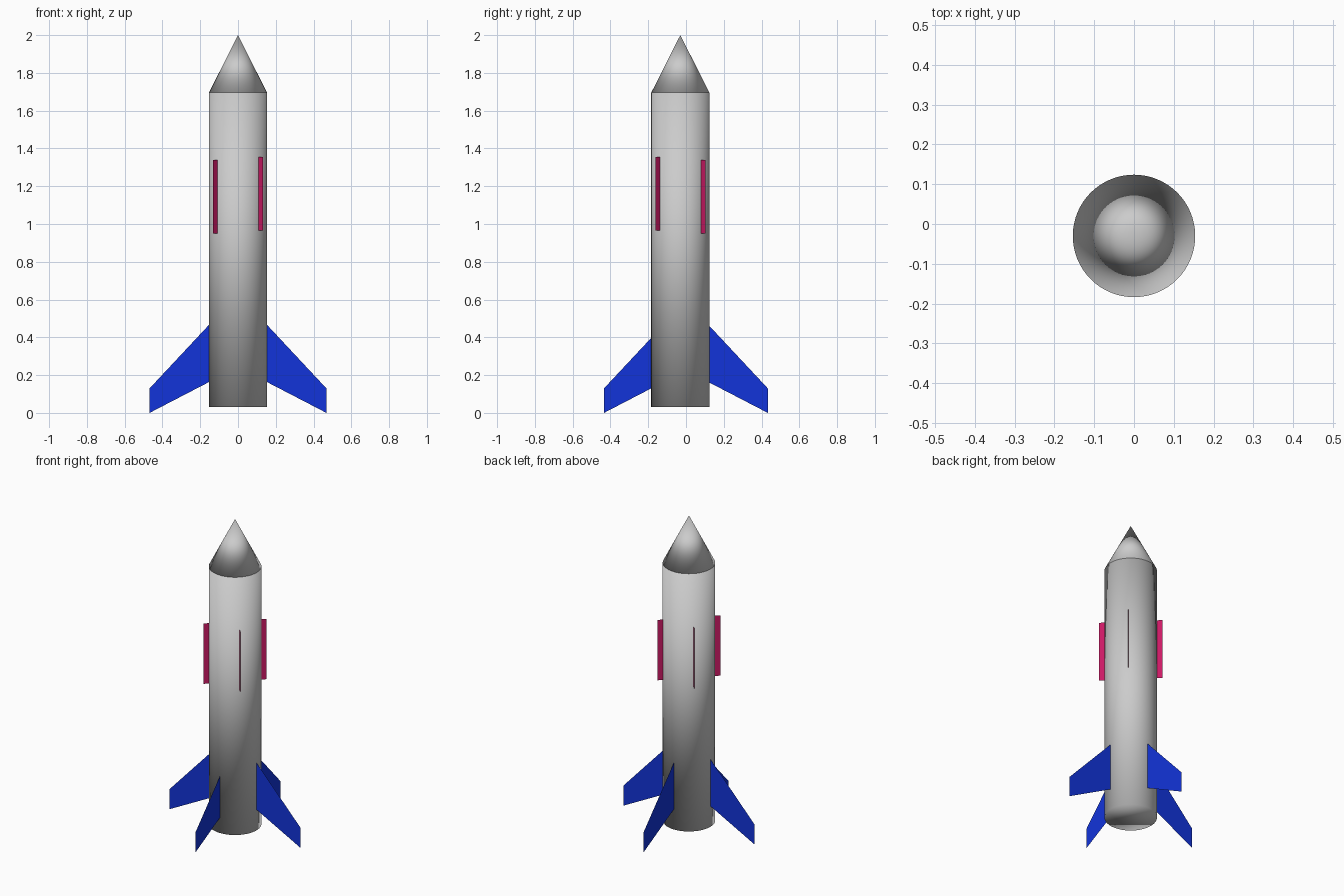
import bpy
from math import radians

if "Cube" in bpy.data.objects:
    bpy.data.objects.remove(bpy.data.objects["Cube"])

CY = -0.03   # body axis sits slightly forward of centre
R = 0.154


def material(name, color):
    m = bpy.data.materials.new(name)
    m.diffuse_color = color
    m.use_nodes = True
    m.node_tree.nodes["Principled BSDF"].inputs["Base Color"].default_value = m.diffuse_color
    return m


def blade(name, profile, mat, angle, shift=0.0):
    """Thin radial sheet: profile is (radius, z), turned about the body axis."""
    mesh = bpy.data.meshes.new(name)
    mesh.from_pydata([(r + shift, 0, z) for r, z in profile], [],
                     [tuple(range(len(profile)))])
    mesh.materials.append(mat)
    ob = bpy.data.objects.new(name, mesh)
    ob.location.y = CY
    ob.rotation_euler.z = radians(angle)
    bpy.context.collection.objects.link(ob)


# Body tube, softly shaded over its caps
bpy.ops.mesh.primitive_cylinder_add(vertices=64, radius=R, depth=1.665,
                                    location=(0, CY, 0.03 + 1.665 / 2))
bpy.context.object.name = "body_tube"
bpy.ops.object.shade_smooth()

# Nose cone
bpy.ops.mesh.primitive_cone_add(vertices=64, radius1=R, radius2=0, depth=0.305,
                                location=(0, CY, 1.695 + 0.305 / 2))
bpy.context.object.name = "nose_cone"
bpy.ops.object.shade_smooth()

blue = material("fin_blue", (0.006, 0.034, 0.7, 1))
magenta = material("strake_magenta", (0.6, 0.01, 0.13, 1))

# Swept tail fins; the front one is set deeper into the body
fin = [(0.15, 0.165), (0.468, 0.0), (0.468, 0.13), (0.15, 0.47)]
for name, angle, shift in (("right_fin", 0, 0), ("back_fin", 90, -0.005),
                           ("left_fin", 180, 0), ("front_fin", 270, -0.064)):
    blade(name, fin, blue, angle, shift)

# Narrow strakes on the diagonals, alternating slightly in height
for name, angle, z in (("back_right_strake", 45, 0.95), ("back_left_strake", 135, 0.965),
                       ("front_left_strake", 225, 0.95), ("front_right_strake", 315, 0.965)):
    blade(name, [(0.148, z), (0.187, z), (0.187, z + 0.39), (0.148, z + 0.39)],
          magenta, angle)
